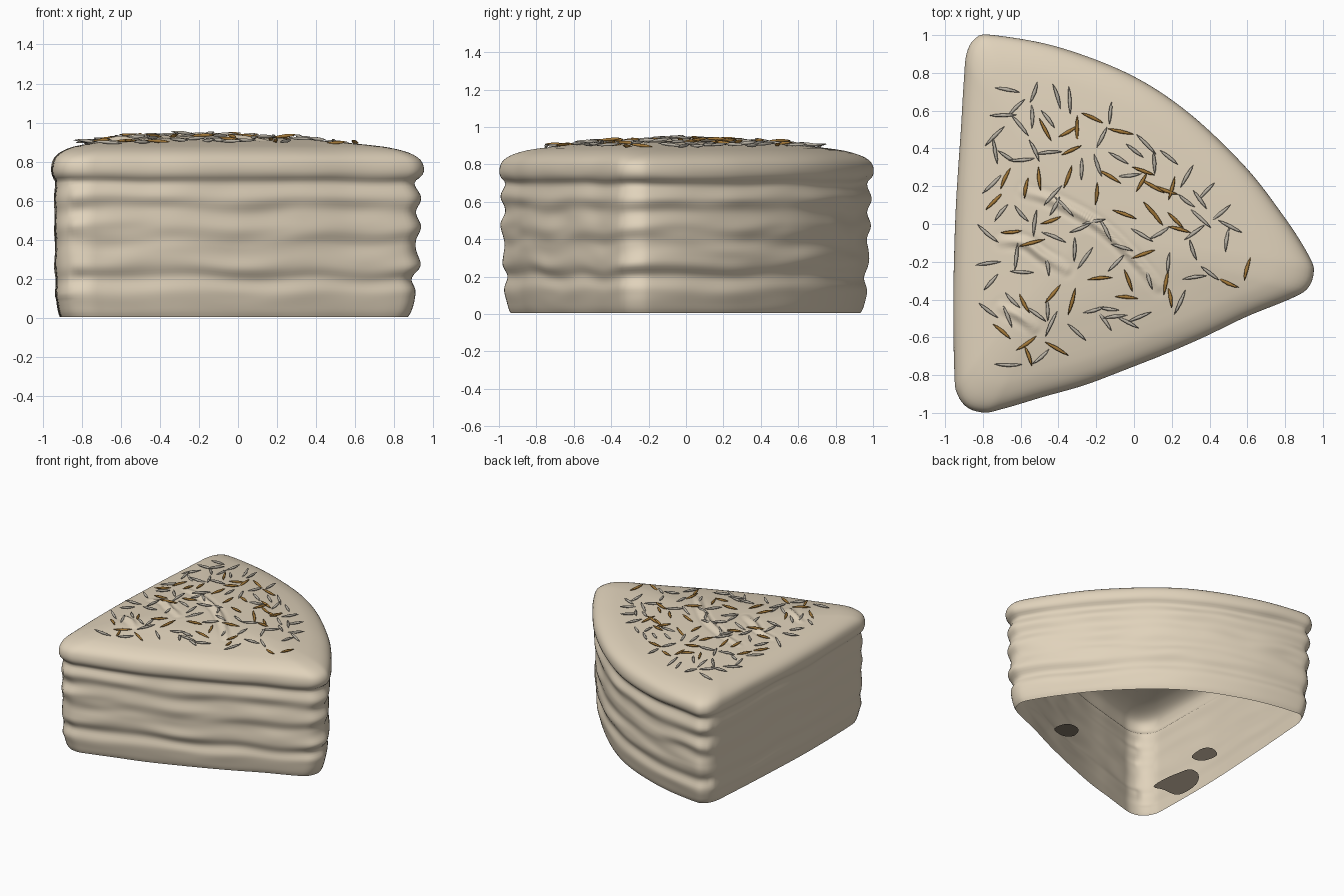
import bpy, bmesh, math, random
from mathutils import Vector, noise

if "Cube" in bpy.data.objects:
    bpy.data.objects.remove(bpy.data.objects["Cube"], do_unlink=True)
random.seed(7)
CENTRE = Vector((-0.28, -0.05))
INNER = 0.68          # distance from the centre to the sides
AROUND = 260


def material(name, rgb):
    m = bpy.data.materials.new(name)
    m.use_nodes = True
    m.diffuse_color = (*rgb, 1)
    m.node_tree.nodes["Principled BSDF"].inputs["Base Color"].default_value = (*rgb, 1)
    return m


def smooth_path(points, count, closed=False):
    """Catmull-Rom curve, resampled to evenly spaced points."""
    pts = [Vector(p) for p in points]
    n = len(pts)
    get = (lambda i: pts[i % n]) if closed else (lambda i: pts[max(0, min(n - 1, i))])
    fine = []
    for i in range(n if closed else n - 1):
        a, b, c, d = (get(i + k) for k in (-1, 0, 1, 2))
        for s in range(20):
            t = s / 20
            fine.append(0.5 * (2 * b + (c - a) * t + (2 * a - 5 * b + 4 * c - d) * t * t
                               + (3 * b - a - 3 * c + d) * t ** 3))
    fine.append(get(0) if closed else pts[-1])
    lengths = [0.0]
    for p, q in zip(fine, fine[1:]):
        lengths.append(lengths[-1] + (q - p).length)
    out, j = [], 0
    steps = count if closed else count - 1
    for k in range(count):
        target = lengths[-1] * k / steps
        while j < len(fine) - 2 and lengths[j + 1] < target:
            j += 1
        span = max(lengths[j + 1] - lengths[j], 1e-9)
        out.append(fine[j].lerp(fine[j + 1], (target - lengths[j]) / span))
    return out


def add_object(name, bm, mat):
    mesh = bpy.data.meshes.new(name)
    bm.normal_update()
    bm.to_mesh(mesh)
    bm.free()
    mesh.materials.append(mat)
    mesh.shade_smooth()
    bpy.context.collection.objects.link(bpy.data.objects.new(name, mesh))


# Wedge footprint: straight side, straight front, curved outer edge
outline = smooth_path([
    (-0.95, -0.78), (-0.935, -0.9), (-0.88, -0.975), (-0.79, -1.0), (-0.7, -0.98),
    (-0.5, -0.92), (-0.2, -0.83), (0.3, -0.63), (0.6, -0.49), (0.84, -0.39),
    (0.92, -0.34), (0.95, -0.26), (0.93, -0.18), (0.8, 0.03), (0.6, 0.29),
    (0.3, 0.58), (0.0, 0.78), (-0.4, 0.935), (-0.75, 1.0), (-0.84, 0.98),
    (-0.885, 0.9), (-0.9, 0.75), (-0.93, 0.3), (-0.955, -0.25)], AROUND, True)

# Layered wall (inset, height) and the rounded, gently domed top
wall = smooth_path([
    (0.045, 0.005), (0.034, 0.04), (0.022, 0.13), (0.033, 0.2), (0.014, 0.27),
    (0.021, 0.38), (0.01, 0.47), (0.02, 0.55), (0.008, 0.62), (0.025, 0.69),
    (0.004, 0.73), (0.0, 0.77), (0.012, 0.815), (0.045, 0.848), (0.1, 0.873),
    (0.16, 0.887)], 64)
dome = smooth_path([(0.16, 0.887), (0.25, 0.902), (0.4, 0.921), (0.67, 0.934)], 56)

# Raised wrinkles in the icing
wrinkles = [smooth_path(p, 60) for p in (
    [(-0.58, 0.17), (-0.42, 0.12), (-0.2, 0.0), (-0.04, -0.14), (0.13, -0.33)],
    [(-0.7, -0.09), (-0.58, -0.1), (-0.48, -0.17), (-0.36, -0.24)],
    [(-0.7, -0.44), (-0.6, -0.49), (-0.53, -0.55)])]


def wrinkle_height(p):
    h = 0
    for line in wrinkles:
        k, d = min(((i, (q - p).length) for i, q in enumerate(line)), key=lambda e: e[1])
        if d < 0.08:
            fade = 0.3 + 0.7 * math.sin(math.pi * k / (len(line) - 1))
            h += fade * (0.018 * math.exp(-(d / 0.02) ** 2)
                         - 0.005 * math.exp(-((d - 0.04) / 0.015) ** 2))
    return h


def dome_height(p):
    """Height of the icing at a point, from how far it lies inside the edge."""
    angle = math.atan2(*(p - CENTRE).yx)
    edge = min(outline, key=lambda q: abs(math.atan2(*(q - CENTRE).yx) - angle))
    inset = INNER * (1 - (p - CENTRE).length / (edge - CENTRE).length)
    return min(dome, key=lambda q: abs(q.x - inset)).y


def build_cake(mat):
    bm = bmesh.new()
    rings = []
    for inset, z in wall + dome[1:-1]:
        ring = []
        for p in outline:
            # wavy layers, fading at the base and the top edge
            side = max(0, math.sin(math.pi * min(1, z / 0.85)))
            wave = noise.noise(Vector((p.x * 2.2, p.y * 2.2, z * 1.5)))
            rough = noise.noise(Vector((p.x * 3, p.y * 3, z * 13)))
            # the straight side is cut almost flat
            layer = 0.4 if p.x < -0.87 and z < 0.7 else 1
            d = 0.018 + (inset - 0.018) * layer if layer < 1 and z > 0.1 else inset
            q = p.lerp(CENTRE, (d + 0.009 * rough * side * layer) / INNER)
            h = z + 0.03 * wave * side
            if z > 0.88:
                h += wrinkle_height(q)
            ring.append(bm.verts.new((q.x, q.y, h)))
        rings.append(ring)
    for a, b in zip(rings, rings[1:]):
        for i in range(AROUND):
            j = (i + 1) % AROUND
            bm.faces.new((a[i], a[j], b[j], b[i]))
    tip = bm.verts.new((*CENTRE, dome[-1].y))
    for i in range(AROUND):
        bm.faces.new((rings[-1][i], rings[-1][(i + 1) % AROUND], tip))
    add_object("cake_slice", bm, mat)


def add_spindle(bm, p, angle, length):
    """A slim pointed sliver with a slight bend, lying on the icing."""
    centre = Vector((*p, dome_height(p) + random.uniform(0.004, 0.016)))
    tilt = random.uniform(-0.12, 0.12)
    along = Vector((math.cos(angle), math.sin(angle), tilt)).normalized()
    side = along.cross(Vector((0, 0, 1))).normalized()
    up = side.cross(along)
    bend = random.uniform(-0.005, 0.005)
    rings = []
    for t, r in ((-0.5, 0.001), (-0.3, 0.007), (0, 0.01), (0.3, 0.007), (0.5, 0.001)):
        mid = centre + along * length * t + side * bend * (1 - 4 * t * t)
        rings.append([bm.verts.new(mid + r * (math.cos(a) * side + math.sin(a) * up))
                      for a in (math.tau * k / 6 for k in range(6))])
    for a, b in zip(rings, rings[1:]):
        for i in range(6):
            bm.faces.new((a[i], b[i], b[(i + 1) % 6], a[(i + 1) % 6]))
    bm.faces.new(rings[0])
    bm.faces.new(rings[-1][::-1])


build_cake(material("cream icing", (0.75, 0.65, 0.5)))

# Brown slivers: x and y in hundredths, direction in degrees
brown_spots = [
    (-68, 24, 65), (-74, 12, 45), (-57, 19, 80), (-50, 24, 95), (-47, 50, 118),
    (-30, 50, 90), (-35, 49, 30), (-33, 39, 25), (-22, 56, -25), (-7, 49, -12),
    (-35, 25, 70), (-20, 16, 85), (-13, 25, -30), (5, 28, -20), (4, 22, 60),
    (10, 20, -30), (17, 18, -20), (20, 19, 75), (-5, 5, -20), (9, 7, -50),
    (12, 4, -55), (-44, 2, 20), (-65, -4, 5), (-54, -10, 15), (24, -3, -15),
    (22, 2, -45), (5, -16, 20), (-3, -30, 110), (-18, -29, 5), (-33, -41, 75),
    (-43, -37, 50), (-58, -42, 118), (-4, -39, -5), (19, -39, 100), (17, -31, 80),
    (50, -31, -25), (60, -24, 75), (-70, -57, -40), (-56, -70, -70), (-57, -63, 35),
    (-41, -66, -30)]
brown = bmesh.new()
spots = []
for x, y, degrees in brown_spots:
    spots.append(Vector((x, y)) / 100)
    add_spindle(brown, spots[-1], math.radians(degrees), random.uniform(0.11, 0.15))
add_object("brown_slivers", brown, material("toasted brown", (0.37, 0.19, 0.04)))

# Pale slivers fill the gaps between the brown ones
pale = bmesh.new()
for _ in range(78):
    tries = [CENTRE.lerp(random.choice(outline), 0.74 * math.sqrt(random.random()))
             for _ in range(6)]
    spots.append(max(tries, key=lambda p: min((p - q).length for q in spots)))
    add_spindle(pale, spots[-1], random.uniform(0, math.tau), random.uniform(0.11, 0.15))
add_object("pale_slivers", pale, material("pale grey", (0.48, 0.44, 0.37)))

# Dark patches on the inside of the hollow: (position along the wall, height)
side_start, side_end = Vector((-0.885, -0.97)), Vector((-0.84, 0.96))
front_start, front_end = Vector((-0.78, -0.91)), Vector((0.88, -0.29))
patches = bmesh.new()
for start, end, shape in (
        (side_start, side_end, [(0.07, 0.23), (0.15, 0.23), (0.22, 0.21), (0.29, 0.18),
                                (0.34, 0.09), (0.32, 0.02), (0.22, 0.03), (0.13, 0.15)]),
        (side_start, side_end, [(0.3, 0.28), (0.36, 0.29), (0.42, 0.24),
                                (0.45, 0.16), (0.39, 0.17), (0.33, 0.22)]),
        (front_start, front_end, [(0.47, 0.28), (0.54, 0.26), (0.62, 0.18),
                                  (0.67, 0.1), (0.6, 0.11), (0.51, 0.19)])):
    loop = smooth_path(shape, 32, True)
    patches.faces.new([patches.verts.new((*start.lerp(end, p.x), p.y)) for p in loop])
add_object("inner_patches", patches, material("dark crumb", (0.12, 0.1, 0.075)))
